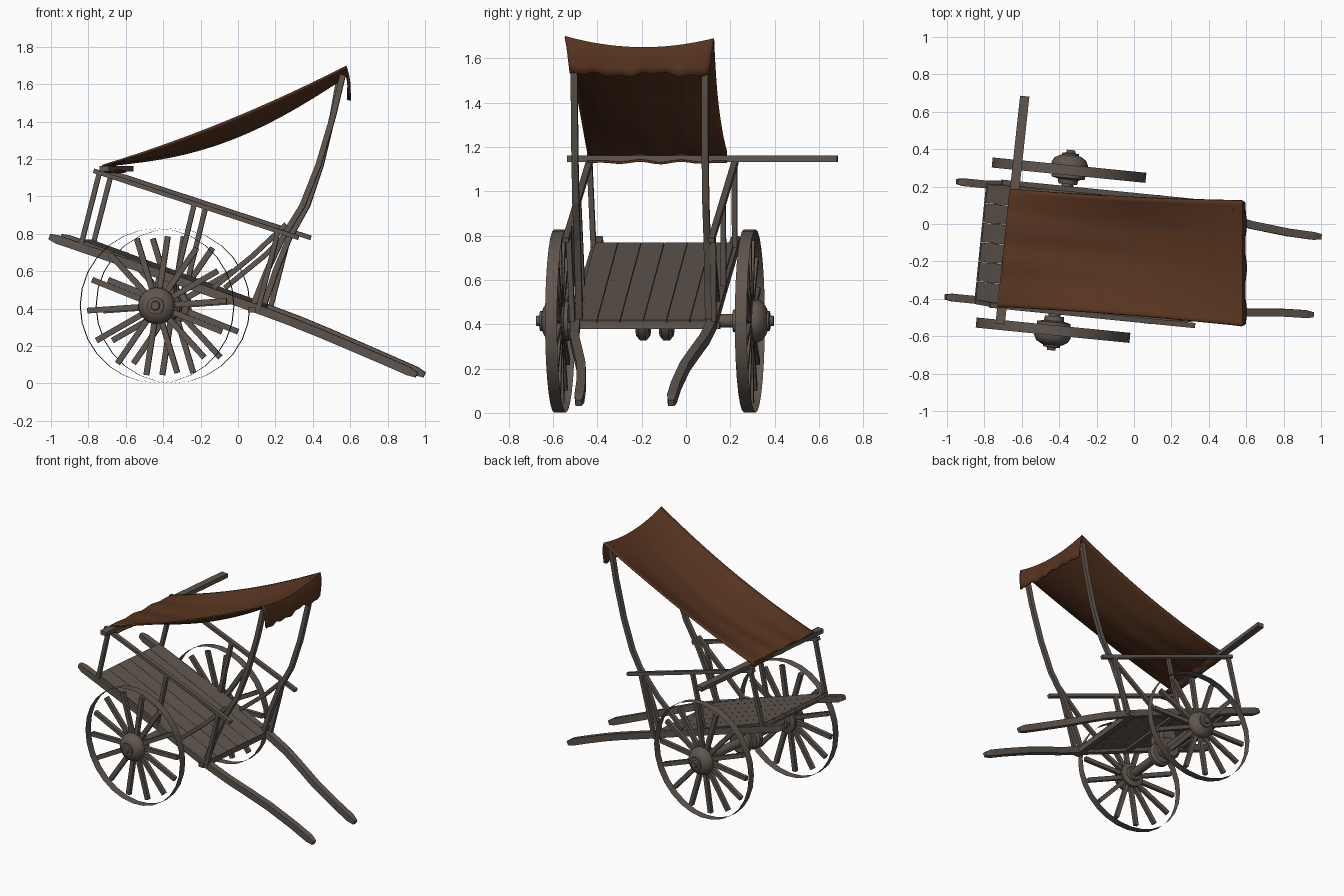
import bpy, bmesh
from math import sin, cos, pi, radians
from mathutils import Vector, Matrix

cube = bpy.data.objects.get("Cube")
if cube:
    bpy.data.objects.remove(cube)


def material(name, rgb):
    m = bpy.data.materials.new(name)
    m.use_nodes = True
    m.diffuse_color = (*rgb, 1)
    m.node_tree.nodes["Principled BSDF"].inputs["Base Color"].default_value = (*rgb, 1)
    return m


wood = material("weathered wood", (0.115, 0.092, 0.076))
cloth = material("brown cloth", (0.095, 0.034, 0.014))

# Cart frame: u runs forward along the cart, v across it, origin under the axle
CART = Matrix.Translation((-0.39, -0.14, 0)) @ Matrix.Rotation(radians(-5.7), 4, "Z")
U, V = Vector((1, 0, 0)), Vector((0, 1, 0))
AXLE_Z, TRACK = 0.415, 0.43


def finish(name, bm, mat=wood, smooth=False, frame=CART):
    bmesh.ops.recalc_face_normals(bm, faces=bm.faces)
    me = bpy.data.meshes.new(name)
    bm.to_mesh(me)
    bm.free()
    me.transform(frame)
    me.materials.append(mat)
    ob = bpy.data.objects.new(name, me)
    bpy.context.collection.objects.link(ob)
    if smooth:
        bpy.ops.object.select_all(action="DESELECT")
        ob.select_set(True)
        bpy.context.view_layer.objects.active = ob
        bpy.ops.object.shade_smooth_by_angle(angle=radians(40))
    return ob


def beam(name, path, width, height, side=V, taper=1.0):
    """Sweep a rectangle along a path; width lies along side."""
    bm = bmesh.new()
    pts = [Vector(p) for p in path]
    rings = []
    for i, p in enumerate(pts):
        tangent = pts[min(i + 1, len(pts) - 1)] - pts[max(i - 1, 0)]
        up = tangent.cross(side).normalized()
        k = taper if i in (0, len(pts) - 1) else 1
        rings.append([bm.verts.new(p + side * a * width / 2 * k + up * b * height / 2 * k)
                      for a, b in ((-1, -1), (1, -1), (1, 1), (-1, 1))])
    for a, b in zip(rings, rings[1:]):
        for j in range(4):
            bm.faces.new((a[j], a[j - 1], b[j - 1], b[j]))
    bm.faces.new(rings[0])
    bm.faces.new(rings[-1])
    return finish(name, bm)


def lathe(name, profile, centre, sign=1, steps=20):
    """Spin (radius, offset) points about the cart's v axis."""
    bm = bmesh.new()
    verts = [bm.verts.new((r, w * sign, 0)) for r, w in profile]
    edges = [bm.edges.new(e) for e in zip(verts, verts[1:])]
    bmesh.ops.spin(bm, geom=verts + edges, cent=(0, 0, 0), axis=V, angle=2 * pi, steps=steps)
    bmesh.ops.remove_doubles(bm, verts=bm.verts, dist=0.0005)
    bmesh.ops.translate(bm, verts=bm.verts, vec=centre)
    return finish(name, bm, smooth=True)


def deck_z(u):
    return 0.77 - 0.368 * (u + 0.43)


def rail_z(u):
    return 1.14 - 0.326 * (u + 0.36)


# Deck planks
N, HALF = 6, 0.315
step = 2 * HALF / N
for i in range(N):
    v = -HALF + step * (i + 0.5)
    beam(f"deck_plank_{i + 1}", [(u, v, deck_z(u) - 0.012) for u in (-0.43, 0.52)], step - 0.002, 0.024)

# Cross beams below the deck
for name, u, reach in (("rear", -0.36, 0.3), ("middle", 0.1, 0.3), ("front", 0.5, 0.345)):
    beam(name + "_cross_beam", [(u, v, deck_z(u) - 0.035) for v in (-reach, reach)], 0.04, 0.03, U)

# Axle with two rounded collars, each carrying a post up to the deck
lathe("axle", [(0, -TRACK), (0.032, -TRACK), (0.032, TRACK), (0, TRACK)], (0, 0, AXLE_Z), steps=10)
for side, s in (("left", 1), ("right", -1)):
    at = s * 0.053
    lathe(side + "_axle_collar", [(0.03, -0.03), (0.07, -0.03), (0.088, -0.015), (0.088, 0.015),
                                  (0.07, 0.03), (0.03, 0.03)], (0, at, AXLE_Z))
    beam(side + "_axle_post", [(0, at, AXLE_Z), (0.01, at, deck_z(0) - 0.02)], 0.05, 0.1)

for side, s in (("left", 1), ("right", -1)):
    # Long shaft, curving inward toward the front
    beam(side + "_shaft", [(-0.59, s * 0.31, 0.785), (-0.55, s * 0.31, 0.77), (0.1, s * 0.31, 0.55),
                           (0.52, s * 0.31, 0.40), (0.7, s * 0.295, 0.333), (0.85, s * 0.265, 0.272),
                           (1.0, s * 0.235, 0.208), (1.2, s * 0.215, 0.122),
                           (1.33, s * 0.21, 0.065), (1.373, s * 0.21, 0.045)], 0.042, 0.046, taper=0.65)

    # Side rail with its posts
    beam(side + "_rail", [(u, s * 0.33, rail_z(u)) for u in (-0.35, 0.75)], 0.028, 0.024)
    for name, low, high in (("rear", -0.42, -0.32), ("middle", 0.09, 0.19), ("front", 0.53, 0.64)):
        beam(f"{side}_{name}_rail_post", [(low, s * 0.32, deck_z(low) - 0.03),
                                          (high, s * 0.328, rail_z(high))], 0.024, 0.026)

    # Bent canopy pole, leaning with the skewed cloth, and its diagonal brace
    bends = ((0.5, 0.41), (0.57, 0.60), (0.65, 0.78), (0.75, 0.95), (0.83, 1.17), (0.90, 1.43), (0.945, 1.65))
    beam(side + "_canopy_pole", [(u - s * 0.03 * (z - 0.41), s * 0.293 + 0.02 * (z - 0.41), z)
                                 for u, z in bends], 0.03, 0.03)
    beam(side + "_pole_brace", [(0.29, s * 0.31, 0.51), (0.5, s * 0.315, 0.68), (0.68, s * 0.3, 0.85)],
         0.026, 0.026)

    # Wheel: thin tyre band, spokes and turned hub
    centre = Vector((0, s * TRACK, AXLE_Z))
    lathe(side + "_tyre", [(0.413, -0.027), (0.413, 0.027)], centre, steps=28)
    for i in range(14):
        a = 2 * pi * i / 14 + radians(4)
        d = Vector((cos(a), 0, sin(a)))
        beam(f"{side}_spoke_{i + 1}", [centre + d * 0.07, centre + d * 0.375], 0.026, 0.03)
    lathe(side + "_hub", [(0, -0.075), (0.05, -0.075), (0.055, -0.05), (0.09, -0.042), (0.09, -0.025),
                          (0.07, -0.02), (0.07, 0.015), (0.098, 0.018), (0.098, 0.035), (0.085, 0.06),
                          (0.06, 0.075), (0.045, 0.08), (0.045, 0.09), (0.025, 0.092),
                          (0.022, 0.108), (0, 0.108)], centre, s)

# Rear bar under the cloth, overhanging the left side
beam("rear_canopy_bar", [(-0.285, -0.425, 1.147), (-0.275, 0.80, 1.147)], 0.05, 0.03, U)

# Cloth canopy: sagging sheet, wrapped around the rear bar, ragged front valance
REAR = Vector((-0.69, -0.445, 1.18)), Vector((-0.63, 0.185, 1.18))
FRONT = Vector((0.58, -0.545, 1.70)), Vector((0.58, 0.125, 1.69))
WRAP = Vector((0.03, 0, -0.053)), Vector((-0.036, 0, -0.048)), Vector((-0.036, 0, -0.012))


def sheet(s, t):
    p = REAR[0].lerp(REAR[1], t).lerp(FRONT[0].lerp(FRONT[1], t), s)
    belly = 4 * t * (1 - t)
    p.z -= 0.13 * s * (1 - s) + belly * (0.045 * s + 0.07 * sin(pi * s))
    p.z += 0.006 * sin(t * 21 + 2 * s) * sin(pi * t) * (1 - s)
    p.y += 0.025 * (0.5 - t) * sin(pi * s)
    return p


def valance(k, t):
    p = sheet(1, t)
    hem = 1.525 + 0.008 * sin(t * 13) + 0.007 * sin(t * 37 + 1)
    p.z += (hem - p.z) * k
    p.x += 0.018 * sin(pi * min(0.5, k)) + 0.006 * sin(t * 17) * k
    p.y += 0.04 * (0.5 - t) * k
    return p


ACROSS, ALONG = 28, 24
ts = [i / ACROSS for i in range(ACROSS + 1)]
rows = [[sheet(0, t) + offset for t in ts] for offset in WRAP]
rows += [[sheet(i / ALONG, t) for t in ts] for i in range(ALONG + 1)]
rows += [[valance(k / 4, t) for t in ts] for k in range(1, 5)]
bm = bmesh.new()
grid = [[bm.verts.new(p) for p in row] for row in rows]
for a, b in zip(grid, grid[1:]):
    for j in range(ACROSS):
        bm.faces.new((a[j], b[j], b[j + 1], a[j + 1]))
canopy = finish("cloth_canopy", bm, cloth, True, Matrix())
thick = canopy.modifiers.new("thickness", "SOLIDIFY")
thick.thickness = 0.01
